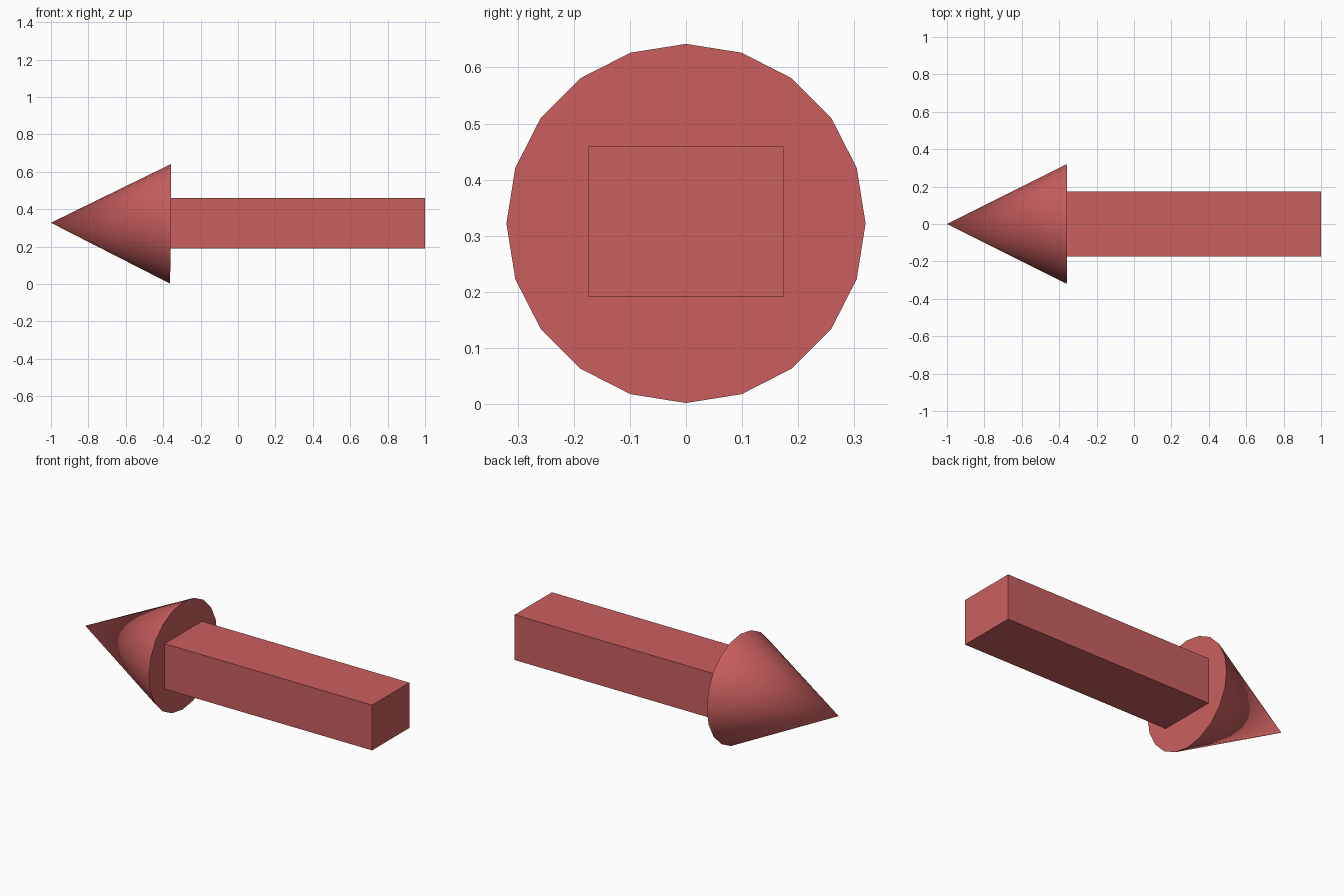
import bpy
from math import radians, sin, cos

if "Cube" in bpy.data.objects:
    bpy.data.objects.remove(bpy.data.objects["Cube"])

red = bpy.data.materials.new("red")
red.diffuse_color = (0.6, 0.115, 0.115, 1)
red.use_nodes = True
red.node_tree.nodes["Principled BSDF"].inputs["Base Color"].default_value = red.diffuse_color

# Arrow head: 20-sided cone pointing to -x, tilted very slightly upwards
length, tilt = 0.64, radians(0.5)
bpy.ops.mesh.primitive_cone_add(
    vertices=20, radius1=0.32, radius2=0, depth=length,
    location=(-0.36 - length / 2 * cos(tilt), 0, 0.322 + length / 2 * sin(tilt)),
    rotation=(0, radians(-90) + tilt, 0))
head = bpy.context.object
head.name = "arrow_head"
bpy.ops.object.shade_smooth_by_angle(angle=radians(30))
head.data.materials.append(red)

# Shaft: rectangular bar from the cone base to the +x end
x0, x1 = -0.36, 1.0
bpy.ops.mesh.primitive_cube_add(size=1, location=((x0 + x1) / 2, 0, 0.325))
shaft = bpy.context.object
shaft.name = "arrow_shaft"
shaft.scale = (x1 - x0, 0.348, 0.268)
bpy.ops.object.transform_apply(location=False, rotation=False, scale=True)
shaft.data.materials.append(red)
